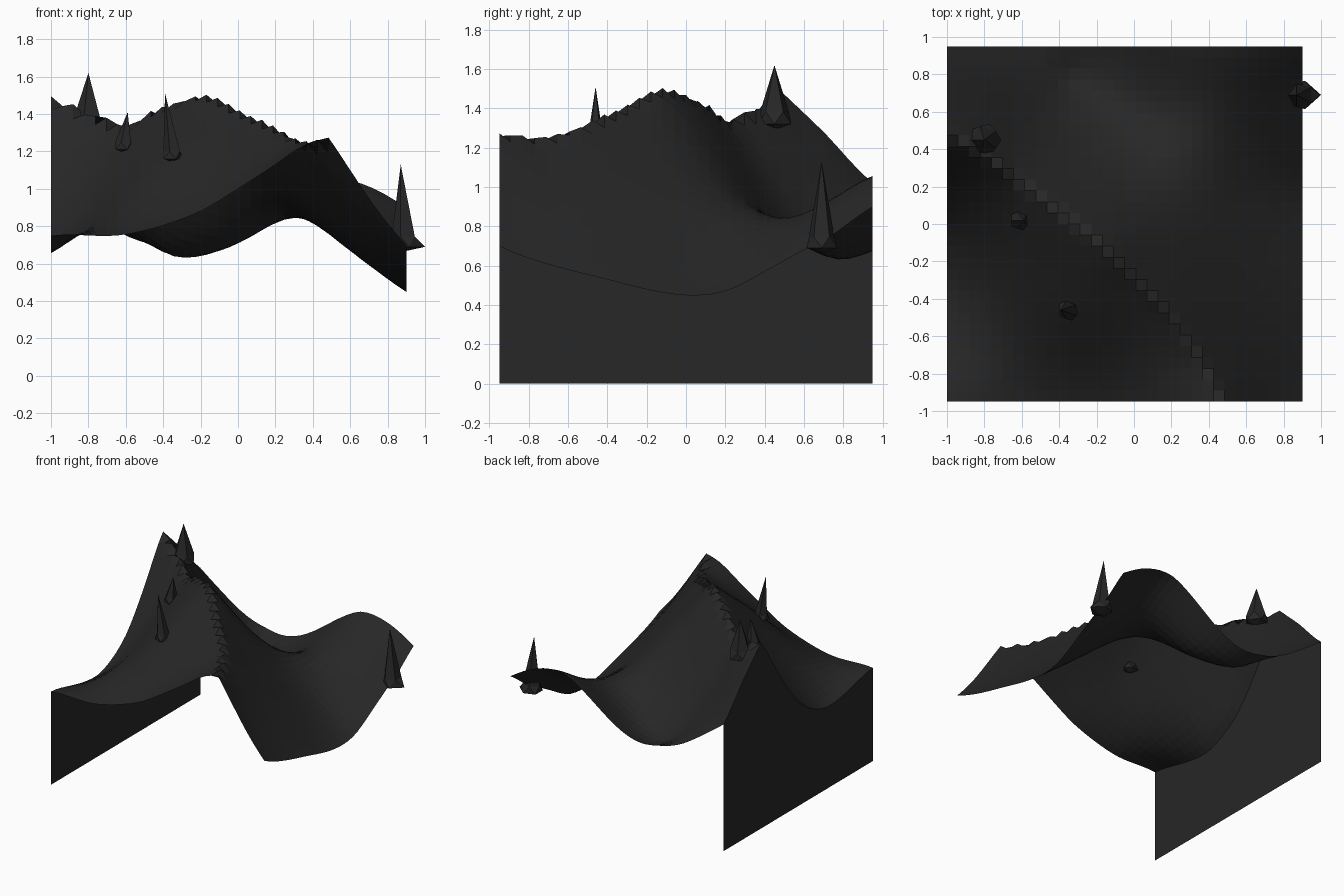
import bpy
import bmesh
import math
from mathutils import Vector

if "Cube" in bpy.data.objects:
    bpy.data.objects.remove(bpy.data.objects["Cube"], do_unlink=True)

CELLS = 32
SIZE = 1.9
LEFT_EDGE, FRONT_EDGE = -1.0, -0.95

# One dark rock colour for everything
rock = bpy.data.materials.new("dark_rock")
rock.use_nodes = True
rock_colour = (0.02, 0.02, 0.02, 1)
rock.diffuse_color = rock_colour
rock.node_tree.nodes["Principled BSDF"].inputs["Base Color"].default_value = rock_colour


def finish(bm, name):
    mesh = bpy.data.meshes.new(name)
    bm.to_mesh(mesh)
    bm.free()
    mesh.materials.append(rock)
    obj = bpy.data.objects.new(name, mesh)
    bpy.context.scene.collection.objects.link(obj)
    return obj


# Landmarks of the landscape: crest line, then each flank of it
crest = [(-1, .47, 1.5), (-.82, .38, 1.43), (-.6, .22, 1.36), (-.4, .07, 1.45),
         (-.13, -.15, 1.5), (0, -.28, 1.43), (.25, -.55, 1.31),
         (.38, -.75, 1.26), (.48, -.95, 1.28), (.53, -1.1, 1.3)]

front_flank = [(-1, -.95, .75), (-.65, -.95, .75), (-.45, -.95, .79),
               (-.2, -.95, .88), (0, -.95, 1), (.2, -.95, 1.13), (.35, -.95, 1.23),
               (-1, -.6, .68), (-1, -.34, .66), (-1, 0, .84), (-1, .22, 1.12),
               (-.61, .02, 1.22), (-.35, -.46, 1.17)]

back_flank = [(-1, .95, 1.02), (-1, .72, 1.26), (-.62, .95, .76), (-.4, .95, .69),
              (-.12, .95, .71), (.16, .95, .89), (.43, .95, 1.05), (.73, .95, 1),
              (.9, .95, .9), (.9, .75, .76), (.9, .6, .68), (.9, .4, .57),
              (.9, .2, .47), (.9, -.1, .46), (.9, -.4, .53), (.9, -.95, .7),
              (.6, -.95, 1.1), (.75, -.95, .88), (-.35, .78, .64), (0, .6, .72),
              (.25, .4, .86), (.6, .2, .67)]


def solve(rows):
    """Gaussian elimination with pivoting on an augmented matrix."""
    count = len(rows)
    for i in range(count):
        pivot = max(range(i, count), key=lambda r: abs(rows[r][i]))
        rows[i], rows[pivot] = rows[pivot], rows[i]
        for r in range(count):
            if r != i:
                factor = rows[r][i] / rows[i][i]
                if factor:
                    rows[r] = [a - factor * b for a, b in zip(rows[r], rows[i])]
    return [rows[i][-1] / rows[i][i] for i in range(count)]


def kernel(ax, ay, bx, by):
    distance = math.hypot(ax - bx, ay - by)
    return distance * distance * math.log(distance) if distance > 0 else 0.0


def smooth_sheet(points):
    """Return a height function for a thin plate bent through the points."""
    rows = [[kernel(x, y, px, py) for px, py, pz in points] + [1, x, y, z]
            for x, y, z in points]
    for k in range(3):
        rows.append([(1, x, y)[k] for x, y, z in points] + [0, 0, 0, 0])
    weights = solve(rows)
    base, slope_x, slope_y = weights[-3:]

    def height(x, y):
        bend = sum(w * kernel(x, y, px, py) for w, (px, py, pz) in zip(weights, points))
        return base + slope_x * x + slope_y * y + bend
    return height


front_height = smooth_sheet(crest + front_flank)
back_height = smooth_sheet(crest + back_flank)


def crest_y(x):
    for (ax, ay, az), (bx, by, bz) in zip(crest, crest[1:]):
        if x <= bx:
            return ay + (by - ay) * (x - ax) / (bx - ax)
    return -2.0


def terrain_height(x, y):
    sheet = back_height if y > crest_y(x) else front_height
    return sheet(x, y)


# Landscape sheet
bm = bmesh.new()
grid = []
for i in range(CELLS + 1):
    x = LEFT_EDGE + SIZE * i / CELLS
    column = []
    for j in range(CELLS + 1):
        y = FRONT_EDGE + SIZE * j / CELLS
        column.append(bm.verts.new((x, y, terrain_height(x, y))))
    grid.append(column)
for i in range(CELLS):
    for j in range(CELLS):
        bm.faces.new((grid[i][j], grid[i + 1][j], grid[i + 1][j + 1], grid[i][j + 1]))
finish(bm, "landscape")

# Flat wall hanging from one edge of the landscape down to the ground
bm = bmesh.new()
tops, feet = [], []
for j in range(CELLS + 1):
    y = FRONT_EDGE + SIZE * j / CELLS
    tops.append(bm.verts.new((LEFT_EDGE, y, terrain_height(LEFT_EDGE, y))))
    feet.append(bm.verts.new((LEFT_EDGE, y, 0)))
for j in range(CELLS):
    bm.faces.new((feet[j], tops[j], tops[j + 1], feet[j + 1]))
finish(bm, "side_wall")


# Rock spikes: twenty-sided stones with the top corner drawn up to a point
def add_spike(name, x, y, foot, tip, radius, lean=0.0, reach=0.0):
    bm = bmesh.new()
    apex = bm.verts.new((x + lean, y, tip))
    bottom = bm.verts.new((x, y, foot - radius * 0.3))
    rings = []
    for level, width, turn in ((foot + radius * 0.7, 0.85, 0.5), (foot, 1.0, 0.0)):
        ring = []
        for k in range(5):
            angle = (k + turn) * math.tau / 5
            offset = Vector((math.cos(angle), math.sin(angle), 0)) * radius * width
            ring.append(bm.verts.new(Vector((x, y, level)) + offset))
        rings.append(ring)
    upper, lower = rings
    # One low corner may stick out as a splinter
    lower[0].co.x += reach
    for k in range(5):
        n = (k + 1) % 5
        bm.faces.new((apex, upper[k], upper[n]))
        bm.faces.new((upper[k], lower[k], lower[n]))
        bm.faces.new((upper[k], lower[n], upper[n]))
        bm.faces.new((bottom, lower[n], lower[k]))
    bmesh.ops.recalc_face_normals(bm, faces=bm.faces[:])
    finish(bm, name)


add_spike("crest_spike", -.8, .45, 1.32, 1.62, .09)
add_spike("upper_spike", -.61, .02, 1.21, 1.41, .055, lean=.02)
add_spike("lower_spike", -.35, -.46, 1.16, 1.51, .058, lean=-.04)
add_spike("edge_spike", .89, .69, .69, 1.13, .08, lean=-.02, reach=.03)
